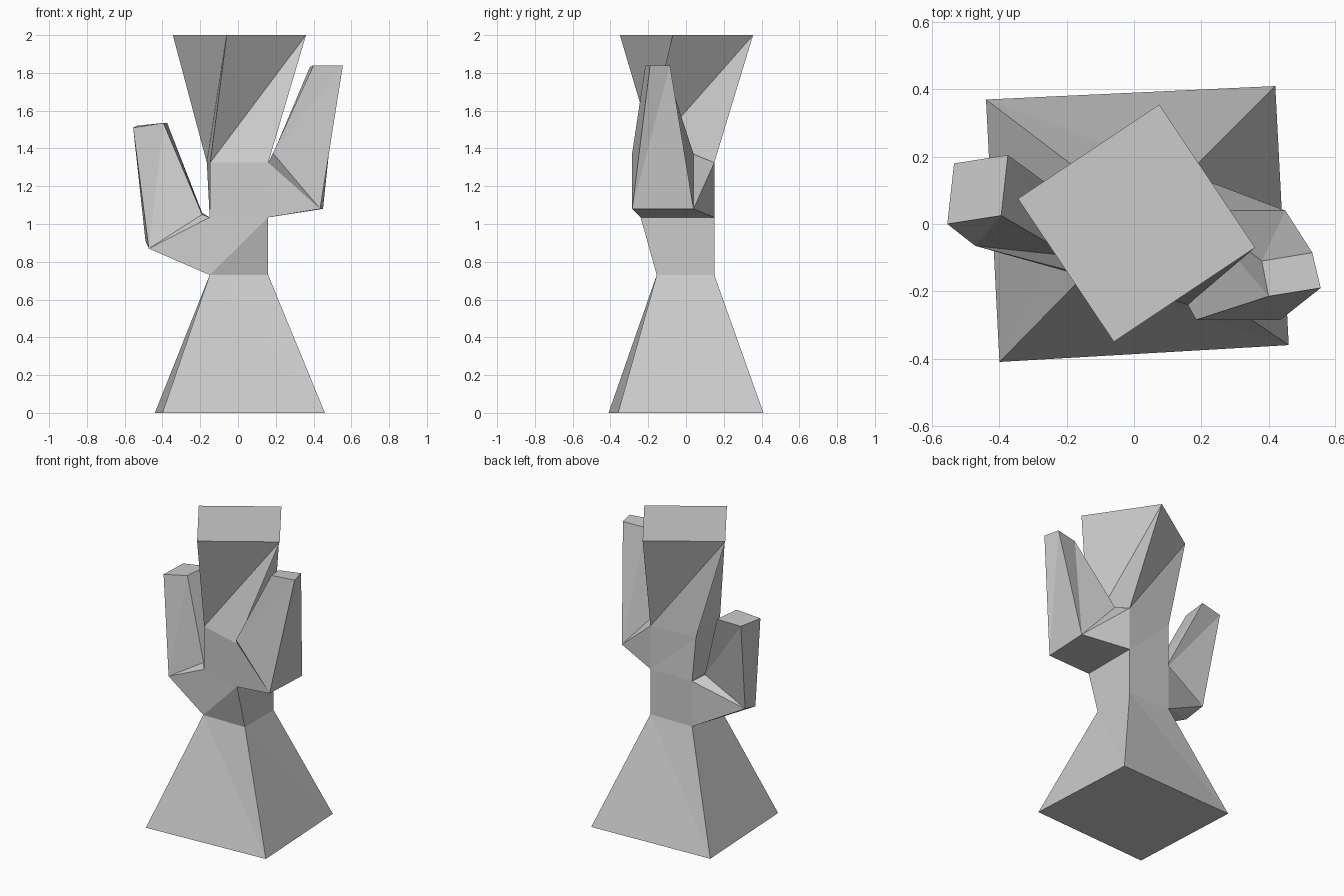
import bpy
import bmesh

if "Cube" in bpy.data.objects:
    bpy.data.objects.remove(bpy.data.objects["Cube"])

bm = bmesh.new()


def ring(points):
    return [bm.verts.new(p) for p in points]


def level(z, points):
    return ring([(x, y, z) for x, y in points])


def band(low, up, skip=(), flip=()):
    """Join two four-sided rings with triangles; flip swaps a side's diagonal."""
    for i in range(4):
        j = (i + 1) % 4
        if i in skip:
            continue
        if i in flip:
            tris = (low[i], low[j], up[i]), (low[j], up[j], up[i])
        else:
            tris = (low[i], low[j], up[j]), (low[i], up[j], up[i])
        for t in tris:
            bm.faces.new(t)


def arm(root, elbow, tip):
    """Extrude an arm out of an open trunk side, through an elbow to a capped tip."""
    elbow, tip = ring(elbow), ring(tip)
    band(root, elbow, flip={1})
    band(elbow, tip)
    bm.faces.new(tip)


# Trunk levels, each ordered front-left, front-right, back-right, back-left
base = level(0, [(-.40, -.41), (.46, -.36), (.42, .41), (-.44, .37)])
waist = level(.73, [(-.15, -.155), (.16, -.155), (.16, .15), (-.15, .15)])
chest = level(1.035, [(-.15, -.15), (.16, -.24), (.16, .15), (-.15, .15)])
neck = level(1.325, [(-.147, -.15), (.16, -.24), (.16, .15), (-.165, .13)])
crown = level(2, [(-.06, -.35), (.36, -.07), (.075, .355), (-.345, .075)])

# Flared base, trunk with open sides for the arms, twisted flared top
band(base, waist, flip={0, 1, 2, 3})
band(waist, chest, skip={3})
band(chest, neck, skip={1})
band(neck, crown)
bm.faces.new(base[::-1])
bm.faces.new(crown)

# Right arm
arm([chest[1], chest[2], neck[2], neck[1]],
    [(.435, -.285, 1.08), (.45, .04, 1.08), (.185, .04, 1.37), (.185, -.285, 1.375)],
    [(.555, -.19, 1.84), (.53, -.085, 1.84), (.38, -.11, 1.83), (.40, -.215, 1.84)])

# Left arm
arm([waist[3], waist[0], chest[0], chest[3]],
    [(-.49, .07, .91), (-.472, -.065, .87), (-.19, -.095, 1.05), (-.19, .07, 1.06)],
    [(-.535, .18, 1.52), (-.555, 0, 1.51), (-.395, .025, 1.535), (-.375, .205, 1.535)])

bmesh.ops.recalc_face_normals(bm, faces=bm.faces[:])
mesh = bpy.data.meshes.new("trunk_with_arms")
bm.to_mesh(mesh)
bm.free()
bpy.context.collection.objects.link(bpy.data.objects.new("trunk_with_arms", mesh))
